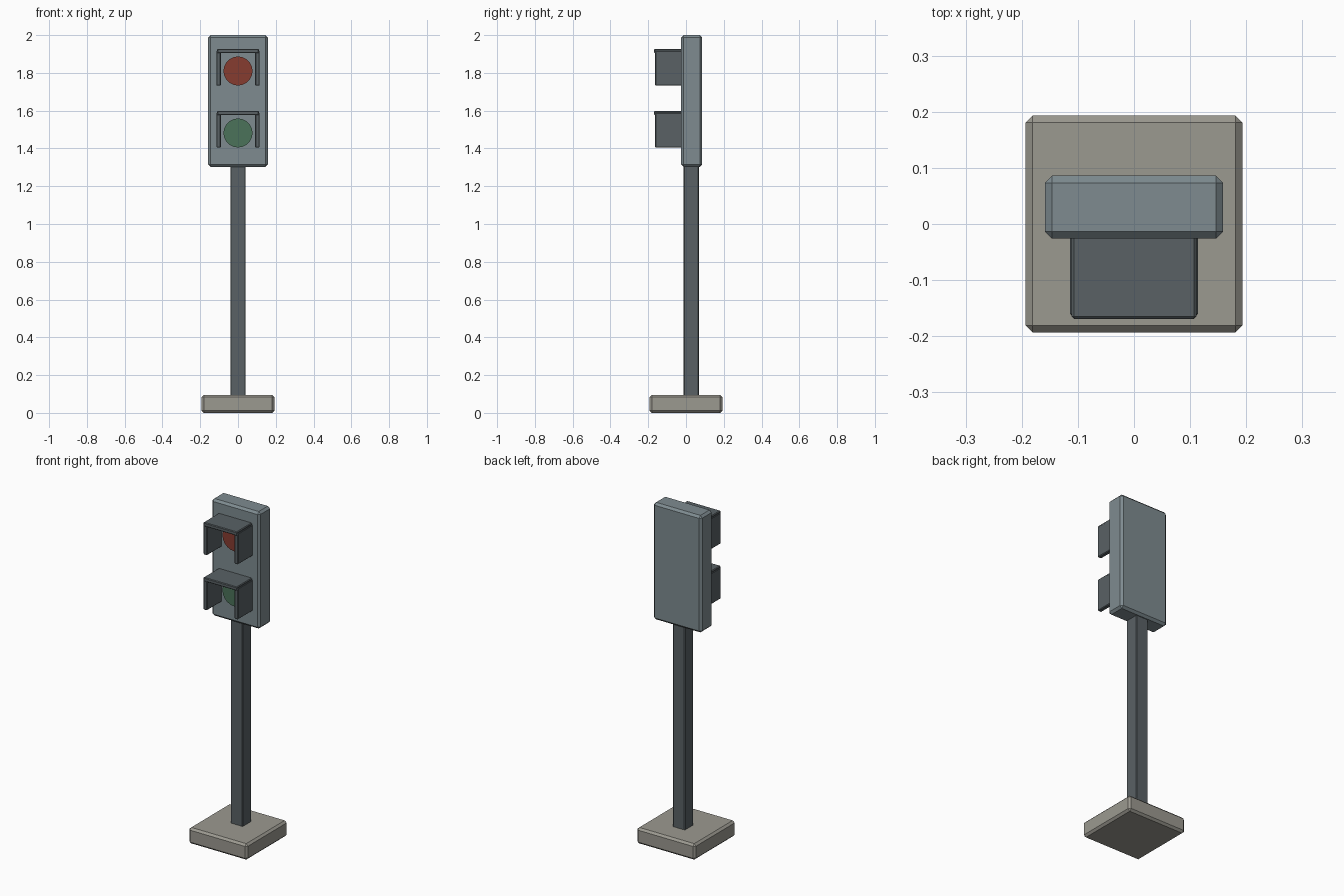
import bpy
import bmesh
from math import pi
from mathutils import Matrix

if "Cube" in bpy.data.objects:
    bpy.data.objects.remove(bpy.data.objects["Cube"])


def material(name, rgb):
    m = bpy.data.materials.new(name)
    m.diffuse_color = (*rgb, 1)
    m.use_nodes = True
    m.node_tree.nodes["Principled BSDF"].inputs["Base Color"].default_value = m.diffuse_color
    return m


STONE = material("stone", (0.33, 0.32, 0.28))
CASING = material("casing", (0.21, 0.26, 0.28))
DARK = material("dark_metal", (0.10, 0.12, 0.13))
RED = material("red_lens", (0.24, 0.045, 0.03))
GREEN = material("green_lens", (0.07, 0.17, 0.10))


def finish(name, bm, mat):
    mesh = bpy.data.meshes.new(name)
    bm.to_mesh(mesh)
    bm.free()
    mesh.materials.append(mat)
    obj = bpy.data.objects.new(name, mesh)
    bpy.context.collection.objects.link(obj)
    return obj


def box(name, lo, hi, bevel, mat):
    """Chamfered box between two corners."""
    size = [b - a for a, b in zip(lo, hi)]
    mid = [(a + b) / 2 for a, b in zip(lo, hi)]
    bm = bmesh.new()
    bmesh.ops.create_cube(bm, size=1, matrix=Matrix.Translation(mid) @ Matrix.Diagonal((*size, 1)))
    obj = finish(name, bm, mat)
    mod = obj.modifiers.new("chamfer", 'BEVEL')
    mod.width = bevel
    mod.segments = 1
    return obj


def lens(name, z, mat):
    """Round lamp disc facing the front."""
    bm = bmesh.new()
    place = Matrix.Translation((0, -0.027, z)) @ Matrix.Rotation(pi / 2, 4, 'X')
    bmesh.ops.create_cone(bm, cap_ends=True, segments=20, radius1=0.077, radius2=0.077,
                          depth=0.02, matrix=place)
    return finish(name, bm, mat)


# Foot, pole and signal housing
box("base", (-0.193, -0.193, 0), (0.193, 0.193, 0.095), 0.012, STONE)
box("pole", (-0.04, -0.013, 0.085), (0.04, 0.068, 1.315), 0.004, DARK)
box("housing", (-0.159, -0.026, 1.303), (0.159, 0.086, 2.0), 0.013, CASING)

# Two lamps, each with a three-sided visor
for label, z, mat in (("upper", 1.81, RED), ("lower", 1.482, GREEN)):
    lens(label + "_lens", z, mat)
    box(label + "_visor_top", (-0.111, -0.169, z + 0.094), (0.111, -0.015, z + 0.117), 0.004, DARK)
    for side, x in (("left", -0.102), ("right", 0.102)):
        box(f"{label}_visor_{side}", (x - 0.012, -0.164, z - 0.078),
            (x + 0.012, -0.015, z + 0.108), 0.004, DARK)
